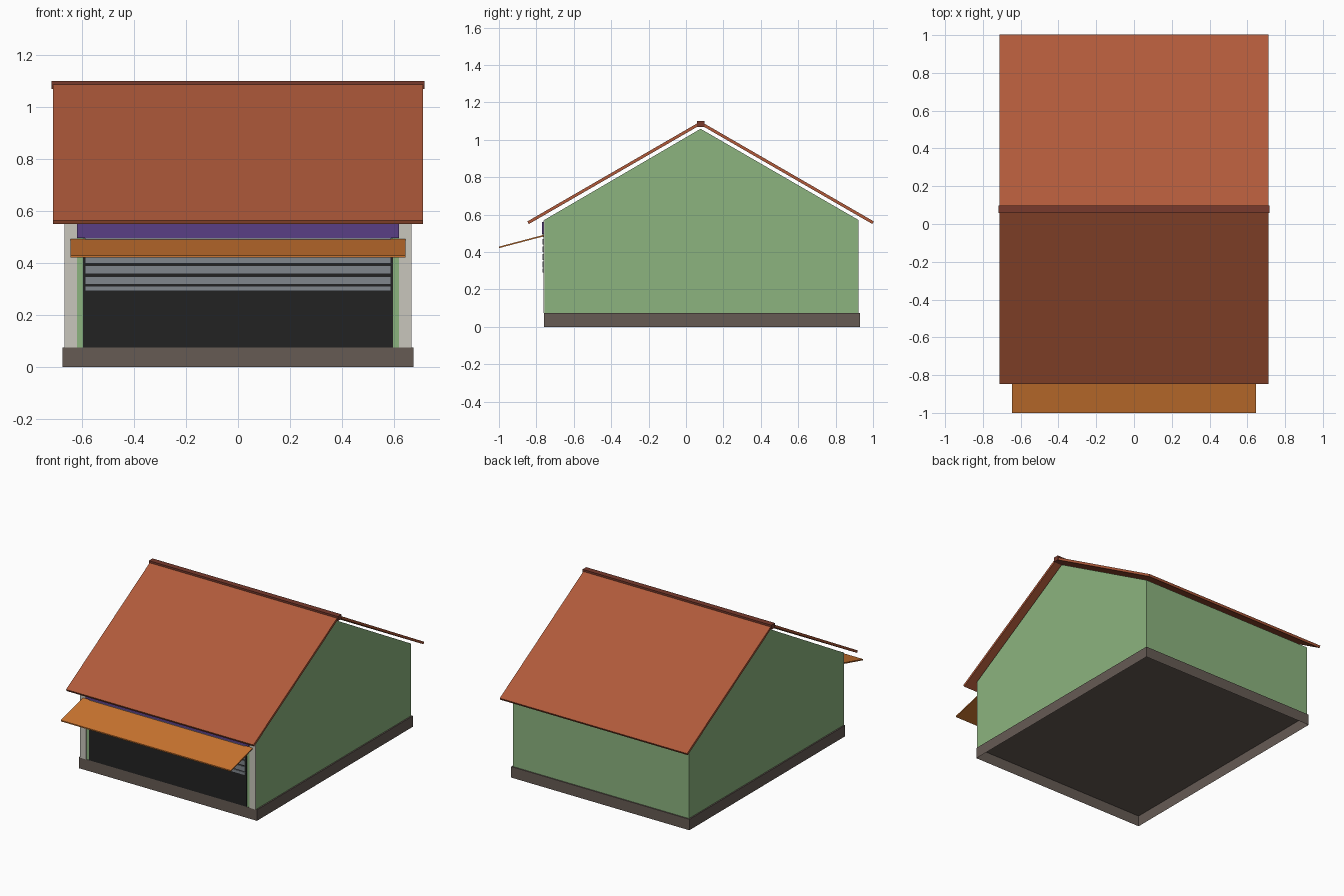
import bpy, bmesh, math
from mathutils import Matrix

cube = bpy.data.objects.get("Cube")
if cube:
    bpy.data.objects.remove(cube)


def material(name, hex_code):
    # sRGB hex to linear
    rgb = [int(hex_code[i:i + 2], 16) / 255 for i in (0, 2, 4)]
    lin = [c / 12.92 if c < 0.04045 else ((c + 0.055) / 1.055) ** 2.4 for c in rgb]
    m = bpy.data.materials.new(name)
    m.use_nodes = True
    m.diffuse_color = (*lin, 1)
    m.node_tree.nodes["Principled BSDF"].inputs["Base Color"].default_value = (*lin, 1)
    return m


green = material("wall green", "8cb47f")
stone = material("plinth stone", "665b54")
tile = material("roof tile", "b05a3a")
ridge_red = material("ridge red", "783a2c")
plaster = material("pillar plaster", "c8c6bc")
orange = material("awning orange", "cc7530")
purple = material("sign purple", "5a3f85")
dark = material("opening dark", "222222")
steel = material("shutter steel", "80868c")


def finish(name, bm, mat):
    bmesh.ops.recalc_face_normals(bm, faces=bm.faces)
    mesh = bpy.data.meshes.new(name)
    bm.to_mesh(mesh)
    bm.free()
    mesh.materials.append(mat)
    ob = bpy.data.objects.new(name, mesh)
    bpy.context.collection.objects.link(ob)
    return ob


def box(name, mat, x, y, z, open_bottom=False):
    bm = bmesh.new()
    size = [b - a for a, b in (x, y, z)]
    mid = [(a + b) / 2 for a, b in (x, y, z)]
    bmesh.ops.create_cube(bm, size=1, matrix=Matrix.Translation(mid) @ Matrix.Diagonal((*size, 1)))
    ob = finish(name, bm, mat)
    if open_bottom:
        bm = bmesh.new()
        bm.from_mesh(ob.data)
        low = [f for f in bm.faces if f.normal.z < -0.9]
        bmesh.ops.delete(bm, geom=low, context='FACES_ONLY')
        bm.to_mesh(ob.data)
        bm.free()
    return ob


def prism(name, mat, half_width, profile):
    # Extrude a (y, z) outline along x
    bm = bmesh.new()
    face = bm.faces.new([bm.verts.new((-half_width, y, z)) for y, z in profile])
    ext = bmesh.ops.extrude_face_region(bm, geom=[face])
    verts = [v for v in ext["geom"] if isinstance(v, bmesh.types.BMVert)]
    bmesh.ops.translate(bm, verts=verts, vec=(2 * half_width, 0, 0))
    return finish(name, bm, mat)


MID = 0.078            # ridge line in y
FRONT = -0.757         # front wall plane
FLOOR = 0.075
SLOPE = math.radians(30)

# Plinth and gabled body
box("plinth", stone, (-0.676, 0.676), (-0.76, 0.929), (0, FLOOR), open_bottom=True)
prism("walls", green, 0.667, [(FRONT, FLOOR), (0.921, FLOOR), (0.921, 0.572),
                              (MID, 1.059), (FRONT, 0.572)])

# Two roof slabs floating just above the gable
for name, side in (("roof_front", -1), ("roof_back", 1)):
    run, thick = 0.918, 0.016
    ny, nz = side * math.sin(SLOPE) * thick, math.cos(SLOPE) * thick
    top, tip = (MID, 1.08), (MID + side * run, 1.08 - run * math.tan(SLOPE))
    prism(name, tile, 0.711, [top, tip, (tip[0] + ny, tip[1] + nz),
                              (MID, top[1] + thick / math.cos(SLOPE))])
box("ridge_cap", ridge_red, (-0.717, 0.717), (MID - 0.02, MID + 0.02), (1.069, 1.1))

# Shop front: pillars, dark opening, sign
for name, s in (("pillar_left", 1), ("pillar_right", -1)):
    box(name, plaster, sorted((s * 0.62, s * 0.667)), (FRONT - 0.005, FRONT + 0.001), (FLOOR, 0.57))
box("opening", dark, (-0.597, 0.597), (FRONT - 0.003, FRONT + 0.001), (FLOOR, 0.495))
box("sign_board", purple, (-0.62, 0.62), (FRONT - 0.013, FRONT), (0.497, 0.56))

# Half-raised shutter
for i in range(5):
    low = 0.318 + i * 0.0405
    box(f"shutter_slat_{i + 1}", steel, (-0.589, 0.589), (FRONT - 0.009, FRONT - 0.002), (low, low + 0.031))
box("shutter_bottom_bar", steel, (-0.589, 0.589), (FRONT - 0.009, FRONT - 0.002), (0.292, 0.311))

# Sloping awning
prism("awning", orange, 0.645, [(FRONT, 0.485), (-1, 0.421), (-1, 0.429), (FRONT, 0.493)])
